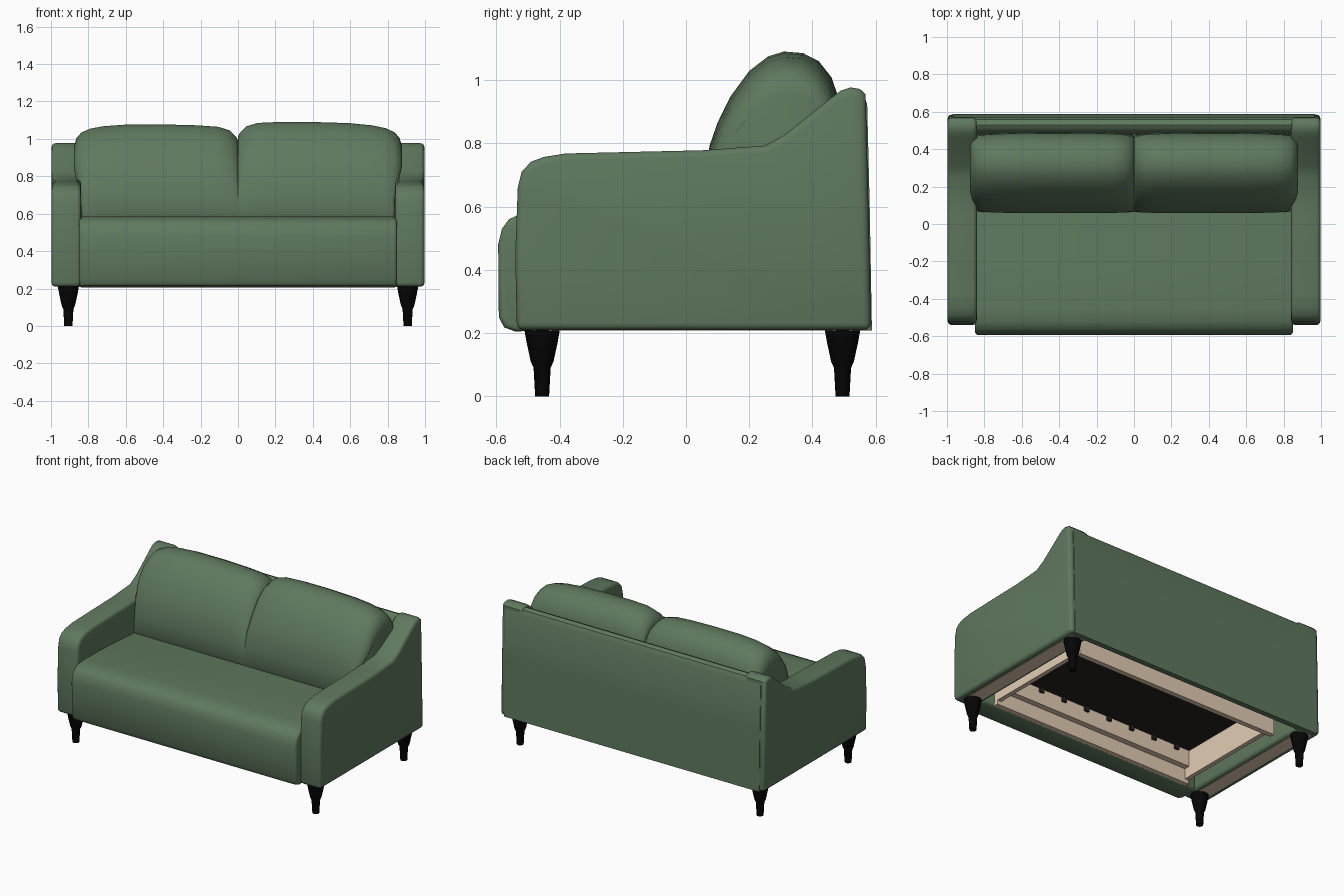
import bpy, bmesh, math

cube = bpy.data.objects.get("Cube")
if cube:
    bpy.data.objects.remove(cube, do_unlink=True)


def material(name, rgb):
    m = bpy.data.materials.new(name)
    m.use_nodes = True
    m.diffuse_color = (*rgb, 1)
    bsdf = next(n for n in m.node_tree.nodes if n.type == "BSDF_PRINCIPLED")
    bsdf.inputs["Base Color"].default_value = (*rgb, 1)
    bsdf.inputs["Roughness"].default_value = 0.8
    return m


GREEN = material("green fabric", (0.115, 0.19, 0.112))
WOOD = material("pale wood", (0.76, 0.61, 0.45))
BLACK = material("black leg", (0.0015, 0.0015, 0.0015))
DARK = material("dark lining", (0.02, 0.015, 0.014))


def finish(bm, name, mat, angle=40):
    bmesh.ops.recalc_face_normals(bm, faces=bm.faces)
    mesh = bpy.data.meshes.new(name)
    bm.to_mesh(mesh)
    bm.free()
    mesh.materials.append(mat)
    ob = bpy.data.objects.new(name, mesh)
    bpy.context.collection.objects.link(ob)
    bpy.ops.object.select_all(action="DESELECT")
    ob.select_set(True)
    bpy.context.view_layer.objects.active = ob
    bpy.ops.object.shade_smooth_by_angle(angle=math.radians(angle))
    return ob


def mirror(ob):
    ob.modifiers.new("mirror", "MIRROR").use_axis = (True, False, False)


def extrude(name, profile, x0, x1, mat, bevel=0.0):
    """Side profile of (y, z) points pushed from x0 to x1, hard edges rounded."""
    bm = bmesh.new()
    face = bm.faces.new([bm.verts.new((x0, y, z)) for y, z in profile])
    new = bmesh.ops.extrude_face_region(bm, geom=[face])["geom"]
    verts = [v for v in new if isinstance(v, bmesh.types.BMVert)]
    bmesh.ops.translate(bm, verts=verts, vec=(x1 - x0, 0, 0))
    bmesh.ops.recalc_face_normals(bm, faces=bm.faces)
    if bevel:
        hard = [e for e in bm.edges if e.calc_face_angle(0) > math.radians(50)]
        bmesh.ops.bevel(bm, geom=hard, offset=bevel, segments=3, profile=0.5,
                        affect="EDGES", clamp_overlap=True)
    return finish(bm, name, mat)


def box(name, x0, x1, y0, y1, z0, z1, mat):
    return extrude(name, [(y0, z0), (y1, z0), (y1, z1), (y0, z1)], x0, x1, mat)


# Arms with a rising wing at the back
arm_profile = [(-0.535, 0.21), (-0.54, 0.45), (-0.532, 0.66), (-0.52, 0.71), (-0.49, 0.742),
               (-0.45, 0.757), (-0.38, 0.768), (0.05, 0.778), (0.25, 0.793), (0.31, 0.826),
               (0.46, 0.945), (0.49, 0.967), (0.52, 0.977), (0.55, 0.972), (0.568, 0.955),
               (0.577, 0.6), (0.585, 0.21)]
mirror(extrude("arm", arm_profile, 0.84, 0.997, GREEN, 0.022))

# Back panel across the wings, a thin skin at the bottom
back_profile = [(0.55, 0.208), (0.588, 0.208), (0.581, 0.6), (0.573, 0.925), (0.558, 0.955),
                (0.53, 0.966), (0.508, 0.957), (0.488, 0.93), (0.475, 0.5), (0.55, 0.5)]
extrude("back_panel", back_profile, -0.965, 0.965, GREEN)

# Seat, dipping to the back, with the front rolling down to the floor edge
seat_profile = [(-0.42, 0.21), (-0.54, 0.205), (-0.575, 0.218), (-0.592, 0.25), (-0.594, 0.48),
                (-0.582, 0.53), (-0.56, 0.56), (-0.52, 0.578), (-0.45, 0.584), (-0.2, 0.578),
                (0.08, 0.56), (0.48, 0.55), (0.48, 0.43), (-0.42, 0.43)]
extrude("seat", seat_profile, -0.85, 0.85, GREEN, 0.018)

# Back cushions: one closed side profile lofted across, its top shrinking at the ends
cushion_profile = [(0.08, 0.54), (0.06, 0.59), (0.058, 0.69), (0.075, 0.79), (0.1, 0.86),
                   (0.14, 0.94), (0.2, 1.02), (0.26, 1.065), (0.31, 1.08), (0.37, 1.075),
                   (0.42, 1.05), (0.46, 1.0), (0.485, 0.93), (0.487, 0.8), (0.48, 0.54)]
# (share of the width from the middle seam, profile scale)
stations = [(0.0, 0.78), (0.012, 0.83), (0.05, 0.92), (0.12, 0.97), (0.25, 0.99), (0.45, 1.0),
            (0.68, 0.995), (0.82, 0.97), (0.9, 0.935), (0.955, 0.88), (0.985, 0.8), (1.0, 0.68)]


def cushion(name, side, lift):
    bm = bmesh.new()
    rings = []
    for share, s in stations:
        ring = []
        for y, z in cushion_profile:
            z += lift * max(0, z - 0.6) * (1 - share) * 2
            width = 0.835 + 0.042 * min(1, max(0, (z - 0.68) / 0.26))
            shrink = (1 - s) * min(1, (z - 0.54) / 0.38)
            ring.append(bm.verts.new((side * share * width,
                                      0.3 + (y - 0.3) * (1 - shrink * 0.6),
                                      0.54 + (z - 0.54) * (1 - shrink * 0.7))))
        rings.append(ring)
    n = len(cushion_profile)
    for a, b in zip(rings, rings[1:]):
        for i in range(n):
            j = (i + 1) % n
            bm.faces.new((a[i], a[j], b[j], b[i]))
    bm.faces.new(rings[0])
    bm.faces.new(rings[-1])
    return finish(bm, name, GREEN, 60)


cushion("left_back_cushion", 1, 0.02)
cushion("right_back_cushion", -1, -0.005)


# Turned, tapering legs
def leg(name, x, y):
    bm = bmesh.new()
    outline = [(0.022, 0.0), (0.027, 0.09), (0.036, 0.11), (0.049, 0.17), (0.057, 0.215)]
    sides = 16
    rings = [[bm.verts.new((x + r * math.cos(math.tau * i / sides),
                            y + r * math.sin(math.tau * i / sides), z))
              for i in range(sides)] for r, z in outline]
    for a, b in zip(rings, rings[1:]):
        for i in range(sides):
            j = (i + 1) % sides
            bm.faces.new((a[i], a[j], b[j], b[i]))
    bm.faces.new(rings[0])
    bm.faces.new(rings[-1])
    mirror(finish(bm, name, BLACK))


leg("front_leg", 0.907, -0.455)
leg("back_leg", 0.907, 0.495)

# Wooden frame and lining underneath
mirror(box("arm_base", 0.868, 0.958, -0.48, 0.55, 0.2075, 0.214, WOOD))
mirror(box("end_rail", 0.735, 0.765, -0.39, 0.385, 0.235, 0.435, WOOD))
box("front_rail", -0.765, 0.765, -0.422, -0.39, 0.208, 0.435, WOOD)
box("front_ledger", -0.735, 0.735, -0.391, -0.35, 0.305, 0.435, WOOD)
box("back_rail", -0.775, 0.775, 0.375, 0.41, 0.208, 0.435, WOOD)
box("lining", -0.735, 0.735, -0.35, 0.376, 0.415, 0.425, DARK)

# Spring clips along the ledger
for k in range(8):
    x = -0.63 + k * 0.18
    box("spring_clip", x - 0.015, x + 0.015, -0.352, -0.335, 0.385, 0.418, DARK)
